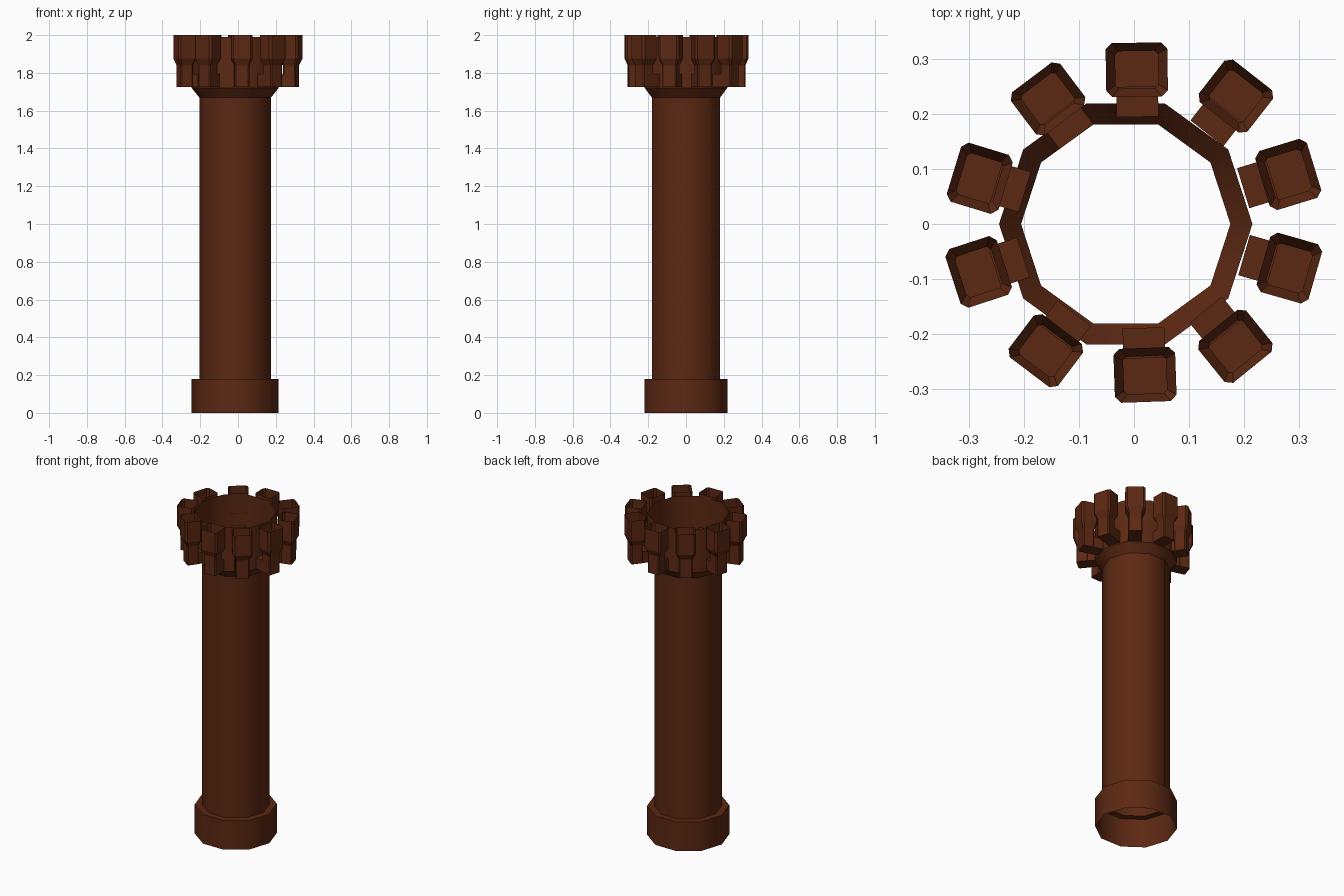
import bpy, bmesh, math
from mathutils import Matrix

if "Cube" in bpy.data.objects:
    bpy.data.objects.remove(bpy.data.objects["Cube"])

mat = bpy.data.materials.new("dark rust brown")
mat.diffuse_color = (0.105, 0.021, 0.006, 1)
mat.use_nodes = True
mat.node_tree.nodes["Principled BSDF"].inputs["Base Color"].default_value = mat.diffuse_color
CX = -0.015  # axis of the main tube


def finish(bm, name):
    me = bpy.data.meshes.new(name)
    bm.to_mesh(me)
    bm.free()
    ob = bpy.data.objects.new(name, me)
    bpy.context.collection.objects.link(ob)
    me.materials.append(mat)
    return ob


def loft(bm, rings):
    rows = [[bm.verts.new(p) for p in r] for r in rings]
    for a, b in zip(rows, rows[1:]):
        n = len(a)
        for i in range(n):
            j = (i + 1) % n
            bm.faces.new((a[i], a[j], b[j], b[i]))
    return rows


# Main open tube: wide foot, long shaft, flared collar
profile = [(0.23, 0), (0.23, 0.18), (0.19, 0.18), (0.19, 1.67), (0.23, 1.72), (0.23, 1.99)]
bm = bmesh.new()
loft(bm, [[(CX + r * math.cos(math.tau * i / 10), r * math.sin(math.tau * i / 10), z)
           for i in range(10)] for r, z in profile])
tube = finish(bm, "main_tube")
bpy.context.view_layer.objects.active = tube
tube.select_set(True)
bpy.ops.object.shade_smooth_by_angle(angle=math.radians(37))


# Small square pipes around the collar: open head, funnel, neck and inward foot
def ring(hx, hy, c, z):
    return [(x, y, z) for x, y in (
        (hx, -hy + c), (hx, hy - c), (hx - c, hy), (-hx + c, hy),
        (-hx, hy - c), (-hx, -hy + c), (-hx + c, -hy), (hx - c, -hy))]


def side_pipe(i, x, y, deg):
    bm = bmesh.new()
    rows = loft(bm, [ring(0.034, 0.039, 0.006, 1.725), ring(0.034, 0.039, 0.006, 1.84),
                     ring(0.049, 0.056, 0.011, 1.875), ring(0.049, 0.056, 0.011, 2.0)])
    bm.faces.new(list(reversed(rows[0])))
    # foot running inward to the collar
    bmesh.ops.create_cube(bm, size=1, matrix=Matrix.Translation((-0.058, 0, 1.76))
                          @ Matrix.Diagonal((0.055, 0.076, 0.07, 1)))
    ob = finish(bm, f"side_pipe_{i}")
    ob.location = (x, y, 0)
    ob.rotation_euler.z = math.radians(deg)


spots = [(0.005, 0.28, 91), (0.185, 0.232, 52), (0.28, 0.09, 17), (0.282, -0.08, -16),
         (0.184, -0.222, -51), (0.02, -0.274, -88), (-0.16, -0.23, -127),
         (-0.282, -0.087, -162), (-0.28, 0.083, 163), (-0.156, 0.227, 127)]
for i, s in enumerate(spots):
    side_pipe(i + 1, *s)
